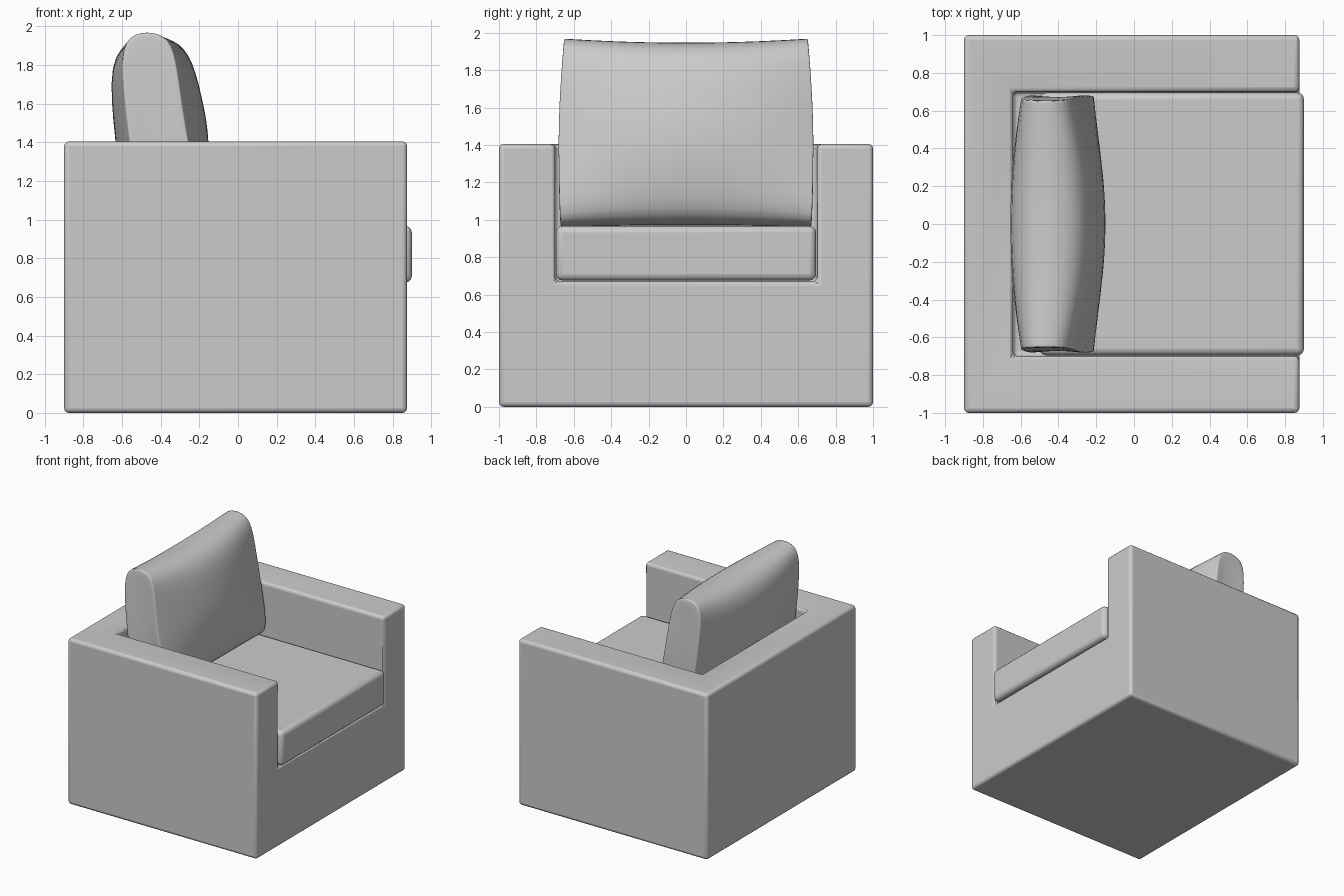
import bpy, bmesh, math

if "Cube" in bpy.data.objects:
    bpy.data.objects.remove(bpy.data.objects["Cube"])


def finish_bevel(obj, width, segments=3):
    mod = obj.modifiers.new("rounded_edges", "BEVEL")
    mod.width = width
    mod.segments = segments
    mod.limit_method = "ANGLE"
    mod.angle_limit = math.radians(40)
    for p in obj.data.polygons:
        p.use_smooth = True
    bpy.context.view_layer.objects.active = obj
    obj.select_set(True)
    bpy.ops.object.shade_smooth_by_angle(angle=math.radians(35))
    obj.select_set(False)


def new_object(name, bm):
    bmesh.ops.recalc_face_normals(bm, faces=bm.faces)
    mesh = bpy.data.meshes.new(name)
    bm.to_mesh(mesh)
    bm.free()
    obj = bpy.data.objects.new(name, mesh)
    bpy.context.collection.objects.link(obj)
    return obj


def block(name, lo, hi):
    bm = bmesh.new()
    bmesh.ops.create_cube(bm, size=1)
    for v in bm.verts:
        v.co = [(a + b) / 2 + c * (b - a) for a, b, c in zip(lo, hi, v.co)]
    return new_object(name, bm)


# Armchair body: a solid block with the seat well cut out, open at +x
body = block("body", (-0.9, -1, 0), (0.875, 1, 1.405))
cutter = block("seat_well_cutter", (-0.64, -0.7, 0.67), (1.2, 0.7, 1.8))
cutter.hide_render = True
cutter.hide_set(True)
cut = body.modifiers.new("seat_well", "BOOLEAN")
cut.operation = "DIFFERENCE"
cut.solver = "EXACT"
cut.object = cutter
finish_bevel(body, 0.025)

# Seat cushion
seat = block("seat_cushion", (-0.5, -0.695, 0.675), (0.9, 0.695, 0.967))
finish_bevel(seat, 0.035)

# Back cushion: side sections (x, z) lofted across y, plump in the middle
middle = [(-.24, .965), (-.165, 1.08), (-.135, 1.4), (-.185, 1.65),
          (-.245, 1.87), (-.36, 1.95), (-.54, 1.95), (-.68, 1.83),
          (-.637, 1.4), (-.60, 1.08), (-.52, .965)]
end = [(-.26, .96), (-.19, 1.03), (-.26, 1.4), (-.30, 1.65),
       (-.33, 1.89), (-.40, 1.972), (-.54, 1.972), (-.62, 1.88),
       (-.56, 1.4), (-.52, 1.07), (-.46, .96)]
bm = bmesh.new()
rings = []
for u in (-1, -.92, -.65, -.33, 0, .33, .65, .92, 1):
    w = 1 - u * u
    ring = []
    for (xm, zm), (xe, ze) in zip(middle, end):
        x, z = xe + (xm - xe) * w, ze + (zm - ze) * w
        half_width = 0.685 - 0.03 * ((z - 1.35) / 0.6) ** 2
        ring.append(bm.verts.new((x, u * half_width, z)))
    rings.append(ring)
n = len(middle)
for a, b in zip(rings, rings[1:]):
    for i in range(n):
        j = (i + 1) % n
        bm.faces.new((a[i], a[j], b[j], b[i]))

# End panels of the cushion, each with an inset loop to keep the rim tight
caps = [bm.faces.new(rings[0]), bm.faces.new(rings[-1])]
bmesh.ops.inset_individual(bm, faces=caps, thickness=0.04)
back = new_object("back_cushion", bm)
for p in back.data.polygons:
    p.use_smooth = True
sub = back.modifiers.new("soft", "SUBSURF")
sub.levels = sub.render_levels = 2
